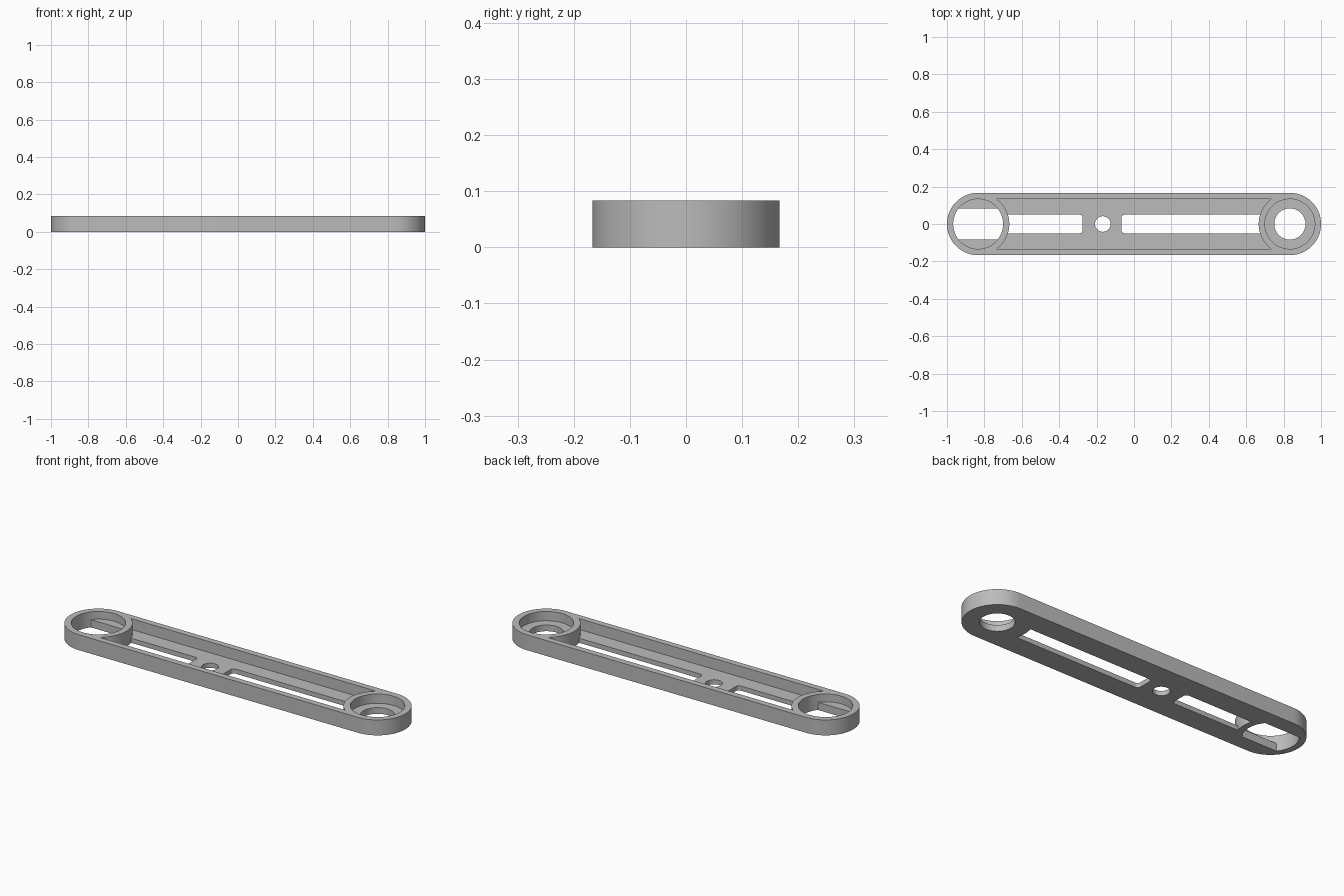
import bpy, bmesh, math

MM = 1 / 60            # drawing unit: the bar is 120 long, 20 wide, 5 tall
END, HEIGHT, WEB = 50, 5, 1.5
SIDES = 96

if "Cube" in bpy.data.objects:
    bpy.data.objects.remove(bpy.data.objects["Cube"])

grey = bpy.data.materials.new("plain grey")
grey.use_nodes = True
colour = (0.5, 0.5, 0.5, 1)
grey.diffuse_color = colour
grey.node_tree.nodes["Principled BSDF"].inputs["Base Color"].default_value = colour


def rounded(x0, x1, half, radius):
    """Outline of a rectangle with rounded corners."""
    pts = []
    corners = [(x1, half), (x0, half), (x0, -half), (x1, -half)]
    steps = SIDES // 4
    for i, (x, y) in enumerate(corners):
        cx = x + (-radius if x == x1 else radius)
        cy = y + (-radius if y > 0 else radius)
        for k in range(steps + 1):
            a = math.pi / 2 * (i + k / steps)
            pts.append((cx + radius * math.cos(a), cy + radius * math.sin(a)))
    return pts


def circle(cx, radius):
    return [(cx + radius * math.cos(math.tau * k / SIDES),
             radius * math.sin(math.tau * k / SIDES)) for k in range(SIDES)]


def box(x0, x1, half):
    return [(x0, -half), (x1, -half), (x1, half), (x0, half)]


def prism(name, outline, z0, z1):
    bm = bmesh.new()
    face = bm.faces.new([bm.verts.new((x * MM, y * MM, z0 * MM)) for x, y in outline])
    bmesh.ops.remove_doubles(bm, verts=bm.verts[:], dist=1e-5)
    top = bmesh.ops.extrude_face_region(bm, geom=bm.faces[:])["geom"]
    bmesh.ops.translate(bm, vec=(0, 0, (z1 - z0) * MM),
                        verts=[v for v in top if isinstance(v, bmesh.types.BMVert)])
    bmesh.ops.recalc_face_normals(bm, faces=bm.faces[:])
    mesh = bpy.data.meshes.new(name)
    bm.to_mesh(mesh)
    bm.free()
    mesh.materials.append(grey)
    obj = bpy.data.objects.new(name, mesh)
    bpy.context.collection.objects.link(obj)
    return obj


def combine(target, tool, operation="DIFFERENCE"):
    """Apply a boolean and discard the tool."""
    tool.hide_render = True
    mod = target.modifiers.new("cut", "BOOLEAN")
    mod.operation, mod.object, mod.solver = operation, tool, "EXACT"
    bpy.context.view_layer.objects.active = target
    bpy.ops.object.modifier_apply(modifier=mod.name)
    bpy.data.objects.remove(tool)


# Bar with round ends
bar = prism("link_bar", rounded(-END - 10, END + 10, 10, 10 - 1e-4), 0, HEIGHT)

# Long recess and the two slots, all stopping at the round end bosses
for name, outline, floor in (("recess", box(-END, END, 8), WEB),
                             ("short_slot", rounded(-END, -16.5, 3, 1), -1),
                             ("long_slot", rounded(-4, END, 3, 1), -1)):
    cutter = prism(name, outline, floor, HEIGHT + 1)
    for side in (-1, 1):
        combine(cutter, prism("boss", circle(side * END, 10), -2, HEIGHT + 2))
    combine(bar, cutter)

# Middle hole
combine(bar, prism("middle_hole", circle(-10, 2.5), -1, HEIGHT + 1))

# Right-hand-drawn end: counterbored round hole
combine(bar, prism("counterbore", circle(END, 8), 2, HEIGHT + 1))
combine(bar, prism("round_hole", circle(END, 5), -1, HEIGHT + 1))

# Other end: counterbore with a flat-sided hole through its floor
combine(bar, prism("seat_bore", circle(-END, 8), 2.5, HEIGHT + 1))
flat_hole = prism("flat_hole", circle(-END, 8), -1, HEIGHT + 1)
combine(flat_hole, prism("flats", box(-END - 9, -END + 9, 5), -2, HEIGHT + 2), "INTERSECT")
combine(bar, flat_hole)

bpy.ops.object.select_all(action="DESELECT")
bar.select_set(True)
bpy.context.view_layer.objects.active = bar
bpy.ops.object.shade_smooth_by_angle(angle=math.radians(30))
